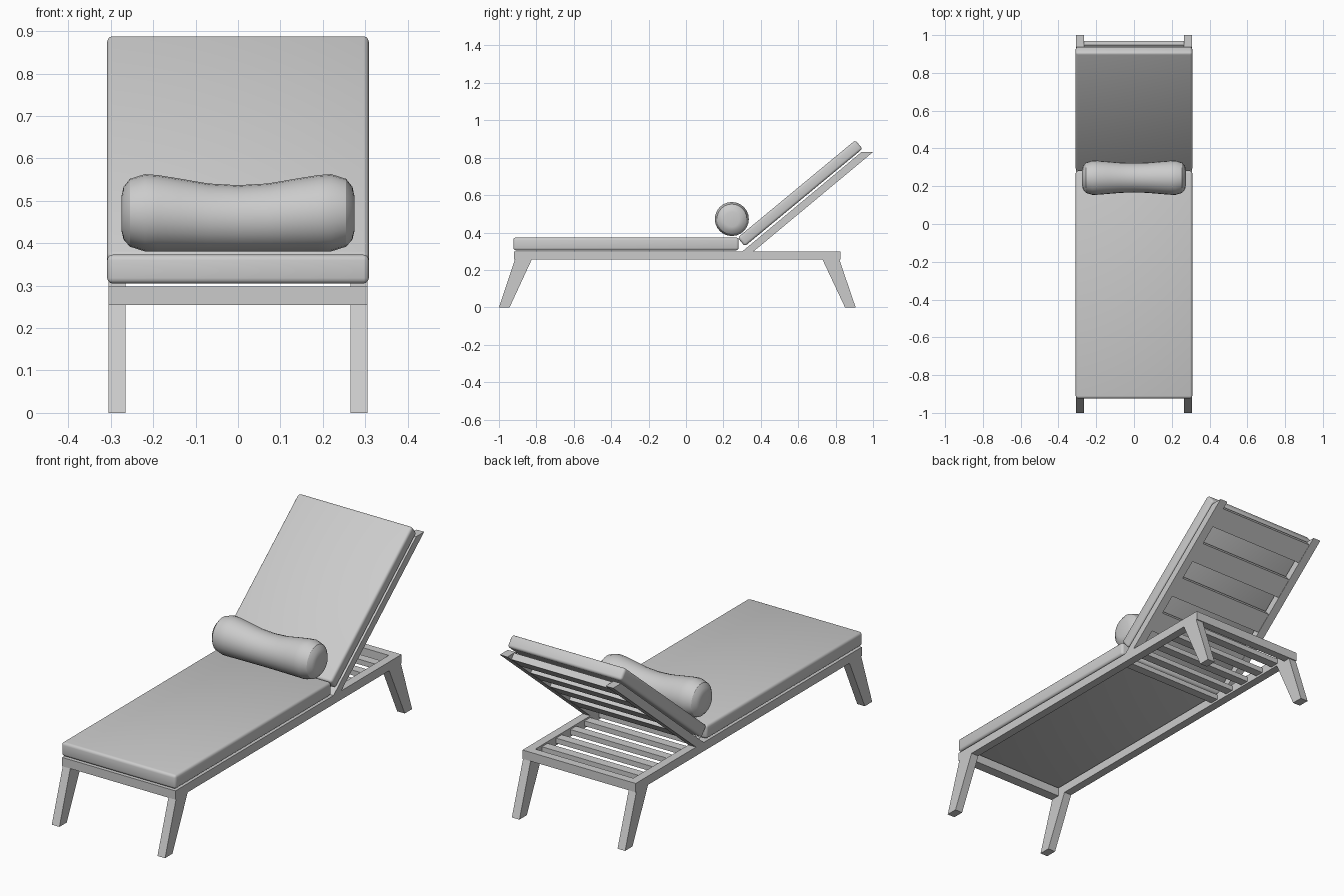
import bpy, bmesh
from math import sin, cos, pi, atan2
from mathutils import Vector

if "Cube" in bpy.data.objects:
    bpy.data.objects.remove(bpy.data.objects["Cube"])

X0, X1 = 0.265, 0.306            # inner and outer faces of rails and legs
TOP = 0.298                      # top of the base frame
ANG = atan2(0.53, 0.64)          # backrest tilt
U = Vector((0, cos(ANG), sin(ANG)))
N = Vector((0, -sin(ANG), cos(ANG)))
FOOT = Vector((0, 0.30, 0.30))   # lower front corner of the backrest rails


def finish(name, bm):
    bmesh.ops.recalc_face_normals(bm, faces=bm.faces)
    me = bpy.data.meshes.new(name)
    bm.to_mesh(me)
    bm.free()
    ob = bpy.data.objects.new(name, me)
    bpy.context.collection.objects.link(ob)
    return ob


def extrude_x(name, profile, xa, xb, mirror=False):
    """Prism from a (y, z) outline running from xa to xb."""
    bm = bmesh.new()
    f = bm.faces.new([bm.verts.new((xa, y, z)) for y, z in profile])
    r = bmesh.ops.extrude_face_region(bm, geom=[f])
    for v in r["geom"]:
        if isinstance(v, bmesh.types.BMVert):
            v.co.x = xb
    ob = finish(name, bm)
    if mirror:
        ob.modifiers.new("mirror", 'MIRROR')
    return ob


def rect(ya, yb, za, zb):
    return [(ya, za), (yb, za), (yb, zb), (ya, zb)]


def smooth(ob):
    bpy.ops.object.select_all(action='DESELECT')
    ob.select_set(True)
    bpy.context.view_layer.objects.active = ob
    bpy.ops.object.shade_smooth_by_angle()


def cushion(name, size, loc, tilt=0):
    bm = bmesh.new()
    bmesh.ops.create_cube(bm, size=1)
    bmesh.ops.scale(bm, vec=size, verts=bm.verts)
    bmesh.ops.bevel(bm, geom=bm.edges[:], offset=0.013, segments=3,
                    profile=0.5, affect='EDGES')
    ob = finish(name, bm)
    ob.location = loc
    ob.rotation_euler.x = tilt
    smooth(ob)


# Base frame
extrude_x("side_rails", rect(-0.92, 0.825, 0.255, TOP), X0, X1, True)
extrude_x("front_crossbar", rect(-0.92, -0.87, 0.255, TOP), -X0, X0)
extrude_x("rear_crossbar", rect(0.785, 0.825, 0.255, TOP), -X0, X0)

# Splayed, tapered legs
extrude_x("front_legs", [(-1.0, 0), (-0.943, 0), (-0.825, 0.255), (-0.915, 0.255)], X0, X1, True)
extrude_x("rear_legs", [(0.85, 0), (0.907, 0), (0.82, 0.255), (0.73, 0.255)], X0, X1, True)

# Base slats behind the seat cushion
for i in range(5):
    y = 0.25 + i * 0.11
    extrude_x(f"base_slat_{i + 1}", rect(y, y + 0.044, 0.265, 0.29), -X0, X0)

# Backrest rails, cut level at both ends
extrude_x("backrest_rails", [(0.30, TOP), (0.36, TOP), (1.0, 0.83), (0.938, 0.83)], X0, X1, True)

# Backrest slats set between the rails
for i in range(4):
    s = 0.738 - i * 0.193
    pts = [FOOT + U * a + N * b for a, b in
           ((s, -0.037), (s + 0.10, -0.037), (s + 0.10, -0.005), (s, -0.005))]
    extrude_x(f"backrest_slat_{i + 1}", [(p.y, p.z) for p in pts], -X0, X0)

# Cushions
cushion("seat_cushion", (0.617, 1.205, 0.068), (0, -0.321, 0.339))
cushion("back_cushion", (0.617, 0.817, 0.060), (0, 0.610, 0.610), ANG)

# Bolster pillow: rings along x, slimmer and lower in the middle
half = [(0.0, 0.078, 0.459), (0.07, 0.080, 0.461), (0.14, 0.086, 0.467),
        (0.19, 0.090, 0.471), (0.22, 0.091, 0.472), (0.255, 0.080, 0.472),
        (0.270, 0.062, 0.471), (0.275, 0.040, 0.470)]
stations = [(-x, r, z) for x, r, z in half[:0:-1]] + half
SEG = 24
bm = bmesh.new()
rings = [[bm.verts.new((x, 0.245 + r * cos(2 * pi * k / SEG), z + r * sin(2 * pi * k / SEG)))
          for k in range(SEG)] for x, r, z in stations]
for a, b in zip(rings, rings[1:]):
    for k in range(SEG):
        j = (k + 1) % SEG
        bm.faces.new((a[k], a[j], b[j], b[k]))
bm.faces.new(rings[0])
bm.faces.new(rings[-1])
smooth(finish("bolster_pillow", bm))
